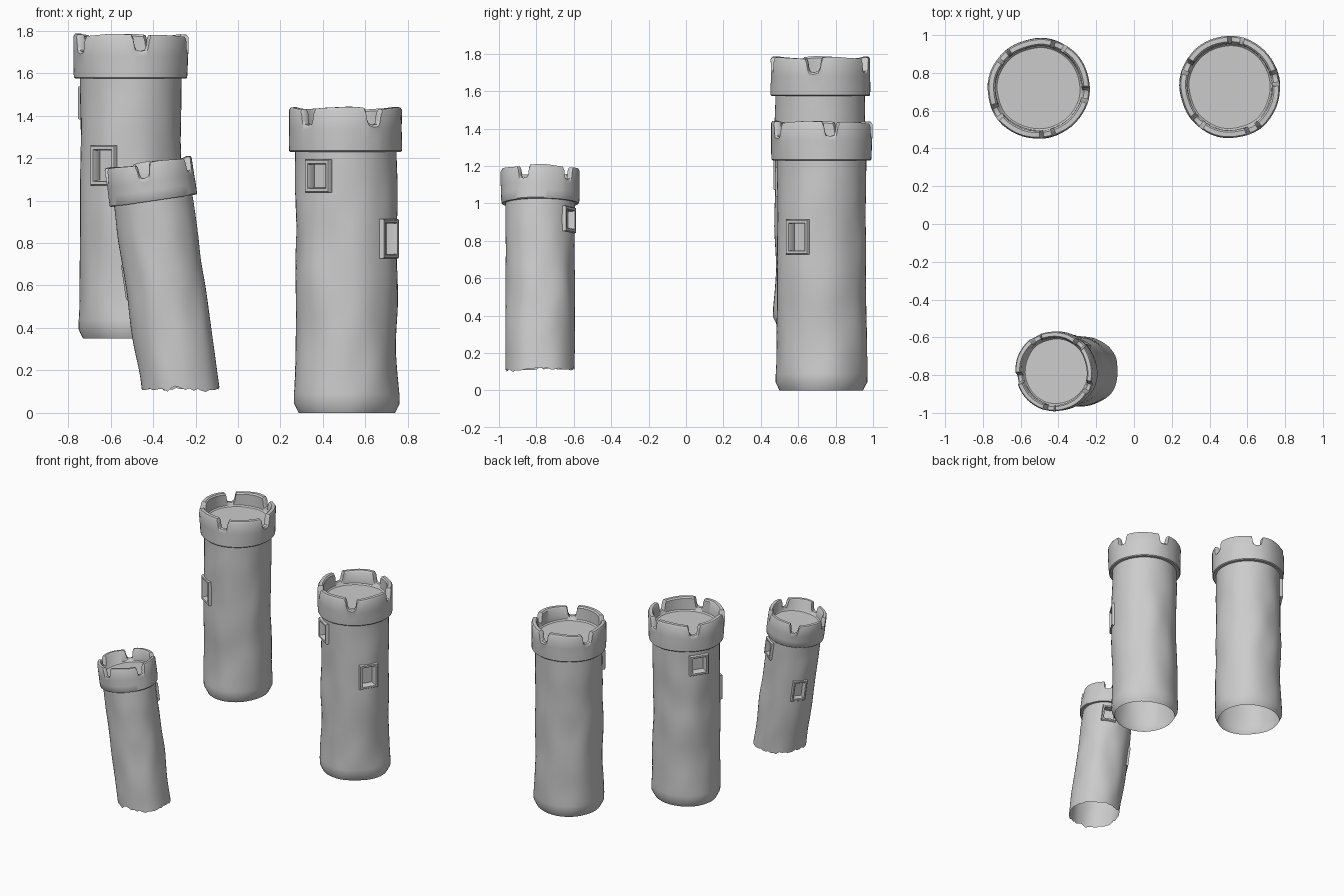
import bpy, bmesh
from math import radians, cos, sin, pi
from mathutils import Matrix, Vector, noise

if "Cube" in bpy.data.objects:
    bpy.data.objects.remove(bpy.data.objects["Cube"])

WINDOWS = [(237, -0.32, 0.155), (328, -0.615, 0.188)]  # azimuth, height below top, size
NOTCH_AZ = 11


def wobble(a, z, amount):
    p = Vector((cos(a) * 1.5, sin(a) * 1.5, z * 3.5))
    return amount * noise.noise(p + Vector((3.1, 7.7, 1.3)))


def finish(bm, name, M=None):
    if M:
        bm.transform(M)
    bmesh.ops.recalc_face_normals(bm, faces=bm.faces)
    me = bpy.data.meshes.new(name)
    bm.to_mesh(me)
    bm.free()
    ob = bpy.data.objects.new(name, me)
    bpy.context.collection.objects.link(ob)
    return ob


def skin(bm, loops):
    """Join successive closed vertex loops with quads."""
    for a, b in zip(loops, loops[1:]):
        n = len(a)
        for i in range(n):
            bm.faces.new((a[i], a[(i + 1) % n], b[(i + 1) % n], b[i]))


def fan(bm, loop):
    c = bm.verts.new(sum((v.co for v in loop), Vector()) / len(loop))
    for i, v in enumerate(loop):
        bm.faces.new((v, loop[(i + 1) % len(loop)], c))
    return c.co.copy()


def window_matrix(az, z):
    # local x = tangent, y = outward, z = up
    return Matrix.Translation((0, 0, z)) @ Matrix.Rotation(radians(az - 90), 4, 'Z')


def rect(bm, W, hw, hh, r):
    return [bm.verts.new(W @ Vector((x * hw, r, z * hh)))
            for x, z in ((-1, -1), (1, -1), (1, 1), (-1, 1))]


# wall shaft with window pockets, open underneath
def shaft(name, M, base, bulge, jag):
    bm = bmesh.new()
    n, rings, top = 56, 28, -0.2
    loops = []
    for j in range(rings + 1):
        f = j / rings
        loop = []
        for i in range(n):
            a = 2 * pi * i / n
            x, y = 0.24 * cos(a), 0.24 * sin(a)
            jitter = jag * noise.noise(Vector((i * 0.83, 2.5, 0.7)))
            zb = (base + jitter - (M @ Vector((x, y, 0))).z) / M[2][2]
            z = zb + (top - zb) * f
            r = 0.239 + bulge * (max(0, 1 - f / 0.35) - 2.2 * max(0, 1 - f / 0.05) ** 2)
            r += wobble(a, z, 0.013) * min(1, (1 - f) * 5)
            loop.append(bm.verts.new((r * cos(a), r * sin(a), z)))
        loops.append(loop)
    skin(bm, loops)
    ends = [fan(bm, loops[0]), fan(bm, loops[-1])]
    body = finish(bm, name)

    bm = bmesh.new()
    for az, z, h in WINDOWS:
        W = window_matrix(az, z)
        ls = [rect(bm, W, 0.052, h / 2 - 0.018, r) for r in (0.19, 0.33)]
        skin(bm, ls)
        bm.faces.new(ls[0])
        bm.faces.new(ls[1])
    cutter = finish(bm, "window_cutter")
    cutter.hide_render = True
    mod = body.modifiers.new("pockets", 'BOOLEAN')
    mod.operation, mod.solver, mod.object = 'DIFFERENCE', 'EXACT', cutter
    dg = bpy.context.evaluated_depsgraph_get()
    me = bpy.data.meshes.new_from_object(body.evaluated_get(dg))
    body.modifiers.clear()
    bpy.data.objects.remove(cutter)

    # remove the end caps
    bm = bmesh.new()
    bm.from_mesh(me)
    caps = [v for v in bm.verts if any((v.co - e).length < 1e-3 for e in ends)]
    bmesh.ops.delete(bm, geom=caps, context='VERTS')
    bm.transform(M)
    bm.to_mesh(me)
    bm.free()
    body.data = me


# battlement ring with five rounded notches and a sunken floor
def battlement(name, M):
    notch = [(-10, 0), (-8.5, 0.012), (-7, 0.052), (-5, 0.07), (0, 0.075),
             (5, 0.07), (7, 0.052), (8.5, 0.012), (10, 0)]
    columns = []
    for k in range(5):
        c = NOTCH_AZ + 72 * k
        columns += [(radians(c + o), d) for o, d in notch]
        columns += [(radians(c + 10 + 52 * i / 8), 0) for i in range(1, 8)]
    # radius, height, follows the notch
    profile = [(0.225, -0.205, 0), (0.26, -0.206, 0), (0.266, -0.2, 0), (0.268, -0.15, 0),
               (0.268, -0.1, 0), (0.269, -0.012, 1), (0.262, -0.001, 1), (0.238, 0, 1),
               (0.229, -0.01, 1), (0.227, -0.095, 0), (0.218, -0.104, 0), (0.1, -0.104, 0)]
    bm = bmesh.new()
    loops = []
    for r, z, follow in profile:
        loop = []
        for a, d in columns:
            rr = r + wobble(a, z, 0.009)
            zz = z - d * follow + follow * wobble(a * 1.0, 5, 0.012)
            loop.append(bm.verts.new((rr * cos(a), rr * sin(a), zz)))
        loops.append(loop)
    skin(bm, loops)
    fan(bm, loops[0])
    fan(bm, loops[-1])
    finish(bm, name, M)


# raised window surround with a recessed panel
def window(name, M, az, z, h):
    bm = bmesh.new()
    W = window_matrix(az, z)
    loops = [rect(bm, W, 0.07 - i, h / 2 - i, r) for i, r in
             ((0, 0.21), (0, 0.246), (0.005, 0.253), (0.018, 0.253), (0.022, 0.248), (0.023, 0.197))]
    skin(bm, loops)
    bm.faces.new(loops[-1])
    finish(bm, name, M)


def tower(name, top, base, turn, tilt=0, s=1, sz=1, bulge=0.012, jag=0):
    M = (Matrix.Translation(top) @ Matrix.Rotation(radians(tilt), 4, 'Y')
         @ Matrix.Rotation(radians(turn), 4, 'Z') @ Matrix.Diagonal((s, s, sz, 1)))
    shaft(name + "_shaft", M, base, bulge, jag)
    battlement(name + "_battlement", M)
    for label, w in zip(("upper", "lower"), WINDOWS):
        window(f"{name}_{label}_window", M, *w)


tower("tall_tower", (-0.505, 0.717, 1.78), 0.35, -90)
tower("right_tower", (0.508, 0.725, 1.435), 0.0, 0)
tower("leaning_tower", (-0.425, -0.78, 1.178), 0.113, 180, tilt=-8.3, s=0.78, sz=0.88,
      bulge=0, jag=0.02)

# smooth shading with sharp creases
for ob in bpy.context.collection.objects:
    ob.select_set(True)
    bpy.context.view_layer.objects.active = ob
bpy.ops.object.shade_smooth_by_angle(angle=radians(40))
